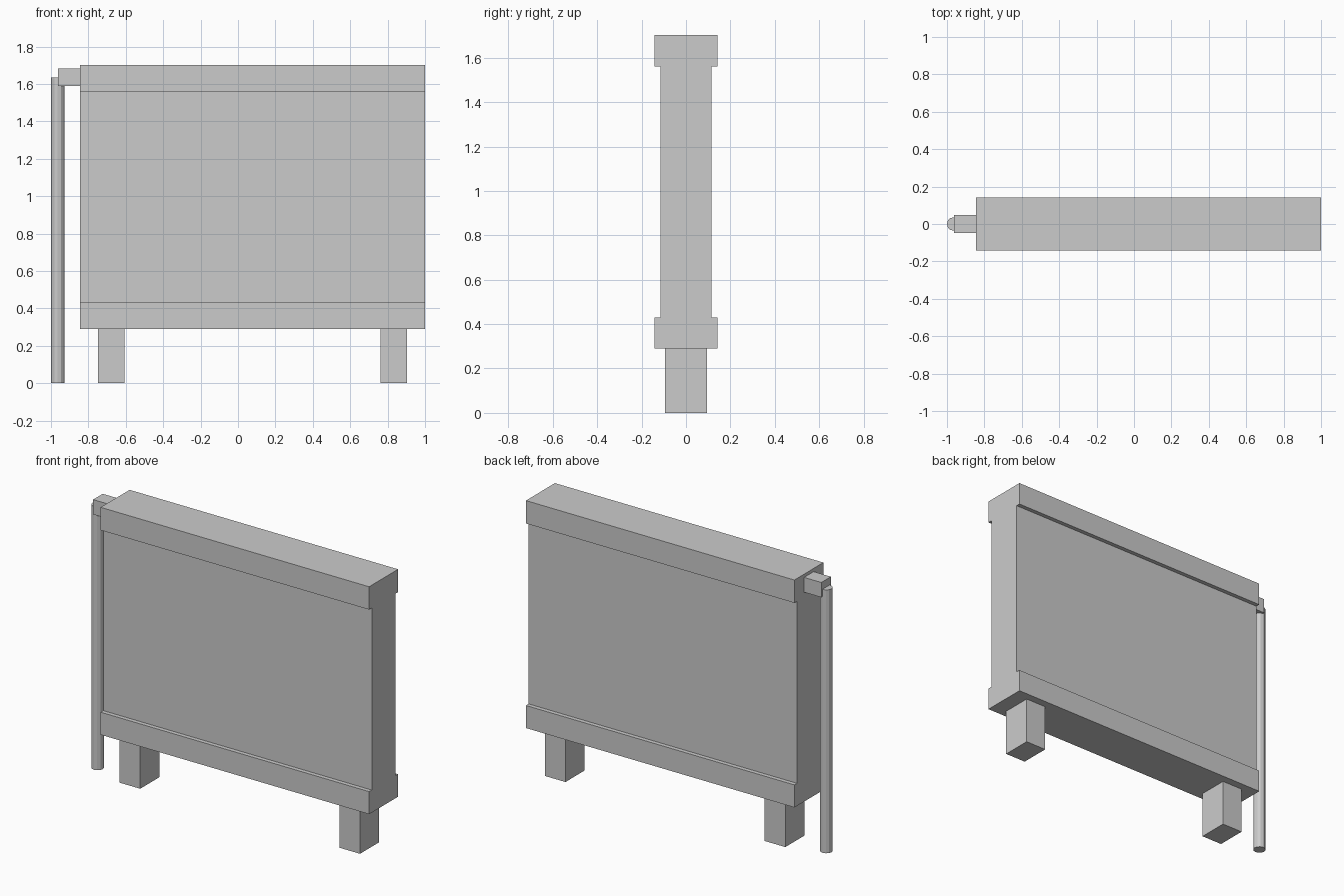
import bpy, bmesh
from mathutils import Matrix

if "Cube" in bpy.data.objects:
    bpy.data.objects.remove(bpy.data.objects["Cube"])


def finish(name, bm):
    bmesh.ops.recalc_face_normals(bm, faces=bm.faces)
    mesh = bpy.data.meshes.new(name)
    bm.to_mesh(mesh)
    bm.free()
    obj = bpy.data.objects.new(name, mesh)
    bpy.context.collection.objects.link(obj)
    return obj


def box(name, x0, x1, half_y, z0, z1):
    bm = bmesh.new()
    bmesh.ops.create_cube(bm, size=1)
    bmesh.ops.scale(bm, vec=(x1 - x0, 2 * half_y, z1 - z0), verts=bm.verts)
    bmesh.ops.translate(bm, vec=((x0 + x1) / 2, 0, (z0 + z1) / 2), verts=bm.verts)
    return finish(name, bm)


# Radiator body: I-shaped side profile extruded along x
half = [(0.142, 0.29), (0.142, 0.43), (0.116, 0.43),
        (0.116, 1.56), (0.142, 1.56), (0.142, 1.702)]
profile = half + [(-y, z) for y, z in reversed(half)]
bm = bmesh.new()
face = bm.faces.new([bm.verts.new((-0.844, y, z)) for y, z in profile])
ext = bmesh.ops.extrude_face_region(bm, geom=[face], use_keep_orig=True)
bmesh.ops.translate(bm, vec=(1.844, 0, 0),
                    verts=[g for g in ext["geom"] if isinstance(g, bmesh.types.BMVert)])
finish("radiator_body", bm)

# Two feet
for name, x in (("left_foot", -0.677), ("right_foot", 0.833)):
    box(name, x - 0.071, x + 0.071, 0.094, 0, 0.29)

# Valve block joining the body to the pipe
box("valve_block", -0.962, -0.844, 0.047, 1.59, 1.682)

# Vertical supply pipe
bm = bmesh.new()
bmesh.ops.create_cone(bm, cap_ends=True, segments=12, radius1=0.036, radius2=0.036,
                      depth=1.635, matrix=Matrix.Translation((-0.964, 0, 0.8175)))
finish("supply_pipe", bm)
